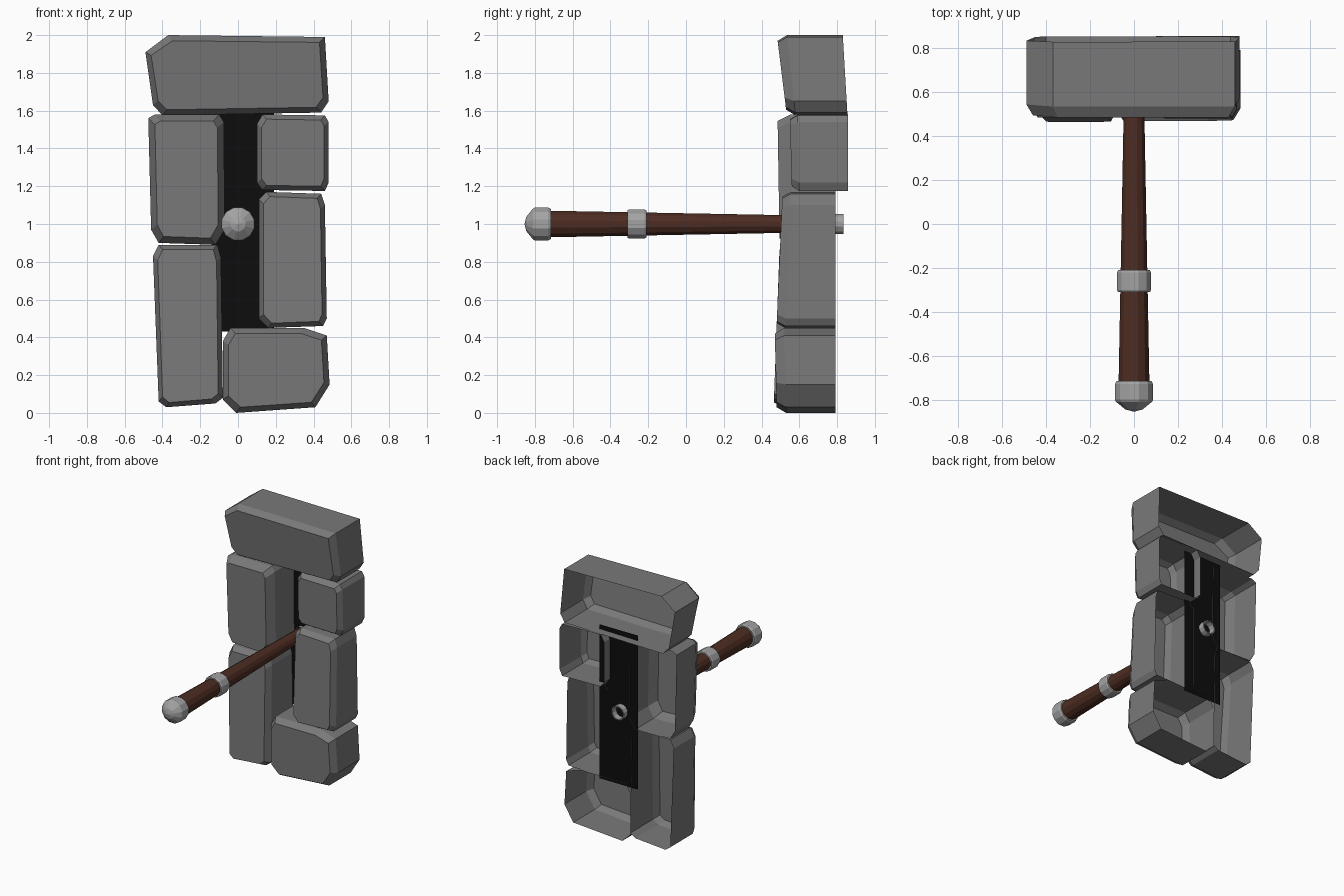
import bpy, math

if "Cube" in bpy.data.objects:
    bpy.data.objects.remove(bpy.data.objects["Cube"])


def mat(name, c):
    m = bpy.data.materials.new(name)
    m.diffuse_color = (*c, 1)
    m.use_nodes = True
    m.node_tree.nodes["Principled BSDF"].inputs["Base Color"].default_value = m.diffuse_color
    return m


STONE = mat("grey stone", (0.19, 0.19, 0.19))
WOOD = mat("dark wood", (0.075, 0.026, 0.016))
METAL = mat("pale metal", (0.37, 0.37, 0.37))
BLACK = mat("black recess", (0.004, 0.004, 0.004))


def build(name, verts, faces, material):
    me = bpy.data.meshes.new(name)
    me.from_pydata(verts, [], faces)
    me.materials.append(material)
    ob = bpy.data.objects.new(name, me)
    bpy.context.collection.objects.link(ob)
    return ob


# Hollow, open-backed stone: outline (x, z) clockwise from the front, chamfered front
def stone(name, outline, y_top, y_bottom, back, inset=0.03, chamfer=0.06, back_top=None):
    xs, zs = [p[0] for p in outline], [p[1] for p in outline]
    cx, cz = (min(xs) + max(xs)) / 2, (min(zs) + max(zs)) / 2
    w, h = max(xs) - min(xs), max(zs) - min(zs)
    sx, sz = 1 - 2 * inset / w, 1 - 2 * inset / h
    back_top = back if back_top is None else back_top

    def front(z):
        t = (z - min(zs)) / h
        return y_bottom + (y_top - y_bottom) * t

    def rear(z):
        return back + (back_top - back) * (z - min(zs)) / h

    n = len(outline)
    verts = [(x, rear(z), z) for x, z in outline]
    verts += [(x, front(z) + chamfer, z) for x, z in outline]
    verts += [(cx + (x - cx) * sx, front(z), cz + (z - cz) * sz) for x, z in outline]
    faces = [(r * n + i, (r + 1) * n + i, (r + 1) * n + (i + 1) % n, r * n + (i + 1) % n)
             for r in range(2) for i in range(n)]
    faces.append(tuple(range(2 * n, 3 * n))[::-1])
    faces = [f[::-1] for f in faces]
    return build(name, verts, faces, STONE)


stone("top_stone", [(-0.49, 1.91), (-0.37, 2.0), (0.46, 1.99), (0.48, 1.65),
                    (0.44, 1.59), (-0.40, 1.575), (-0.45, 1.63)],
      0.485, 0.53, 0.855, 0.03, 0.05, 0.83)
stone("upper_left_stone", [(-0.475, 1.56), (-0.44, 1.58), (-0.10, 1.58), (-0.075, 1.54),
                           (-0.07, 0.97), (-0.12, 0.89), (-0.42, 0.90), (-0.46, 0.97)],
      0.485, 0.495, 0.792, 0.035, 0.07)
stone("lower_left_stone", [(-0.45, 0.83), (-0.42, 0.89), (-0.11, 0.89), (-0.09, 0.82),
                           (-0.08, 0.08), (-0.12, 0.05), (-0.38, 0.03), (-0.42, 0.06)],
      0.495, 0.465, 0.792, 0.025, 0.05)
stone("upper_right_stone", [(0.10, 1.53), (0.13, 1.58), (0.46, 1.575), (0.48, 1.54),
                            (0.48, 1.22), (0.46, 1.175), (0.13, 1.18), (0.10, 1.22)],
      0.55, 0.56, 0.857, 0.025, 0.04)
stone("middle_right_stone", [(0.11, 1.13), (0.15, 1.17), (0.44, 1.16), (0.46, 1.10),
                             (0.47, 0.50), (0.45, 0.46), (0.16, 0.45), (0.11, 0.50)],
      0.51, 0.48, 0.792, 0.025, 0.045)
stone("bottom_right_stone", [(-0.08, 0.38), (-0.04, 0.45), (0.35, 0.45), (0.47, 0.41),
                             (0.485, 0.15), (0.41, 0.03), (-0.01, 0.0), (-0.08, 0.07)],
      0.47, 0.48, 0.792, 0.03, 0.05)

# Black panel behind the gap between the stones
build("recess_panel", [(-0.14, 0.788, 0.43), (0.19, 0.788, 0.43),
                       (0.19, 0.788, 1.62), (-0.14, 0.788, 1.62)], [(0, 1, 2, 3)], BLACK)


# Lever parts turned around the y axis at z = 1; profile is (y, radius) from front to back
def turned(name, profile, material, n=12):
    verts, faces = [], []
    for y, r in profile:
        for i in range(n):
            a = 2 * math.pi * (i + 0.5) / n
            verts.append((r * math.cos(a), y, 1 + r * math.sin(a)))
    for k in range(len(profile) - 1):
        for i in range(n):
            j = (i + 1) % n
            faces.append((k * n + i, (k + 1) * n + i, (k + 1) * n + j, k * n + j))
    ob = build(name, verts, faces, material)
    ob.data.validate()
    return ob


turned("lever_handle", [(-0.74, 0.073), (0.50, 0.049), (0.80, 0.046)], WOOD)
turned("lever_collar", [(-0.31, 0.065), (-0.31, 0.075), (-0.30, 0.08),
                        (-0.22, 0.08), (-0.21, 0.075), (-0.21, 0.06)], METAL)
turned("lever_pommel", [(-0.855, 0.001), (-0.845, 0.04), (-0.81, 0.085), (-0.80, 0.09),
                        (-0.73, 0.09), (-0.715, 0.083), (-0.715, 0.065)], METAL)
turned("lever_end_ring", [(0.76, 0.055), (0.835, 0.055), (0.835, 0.046), (0.76, 0.044)], METAL)
